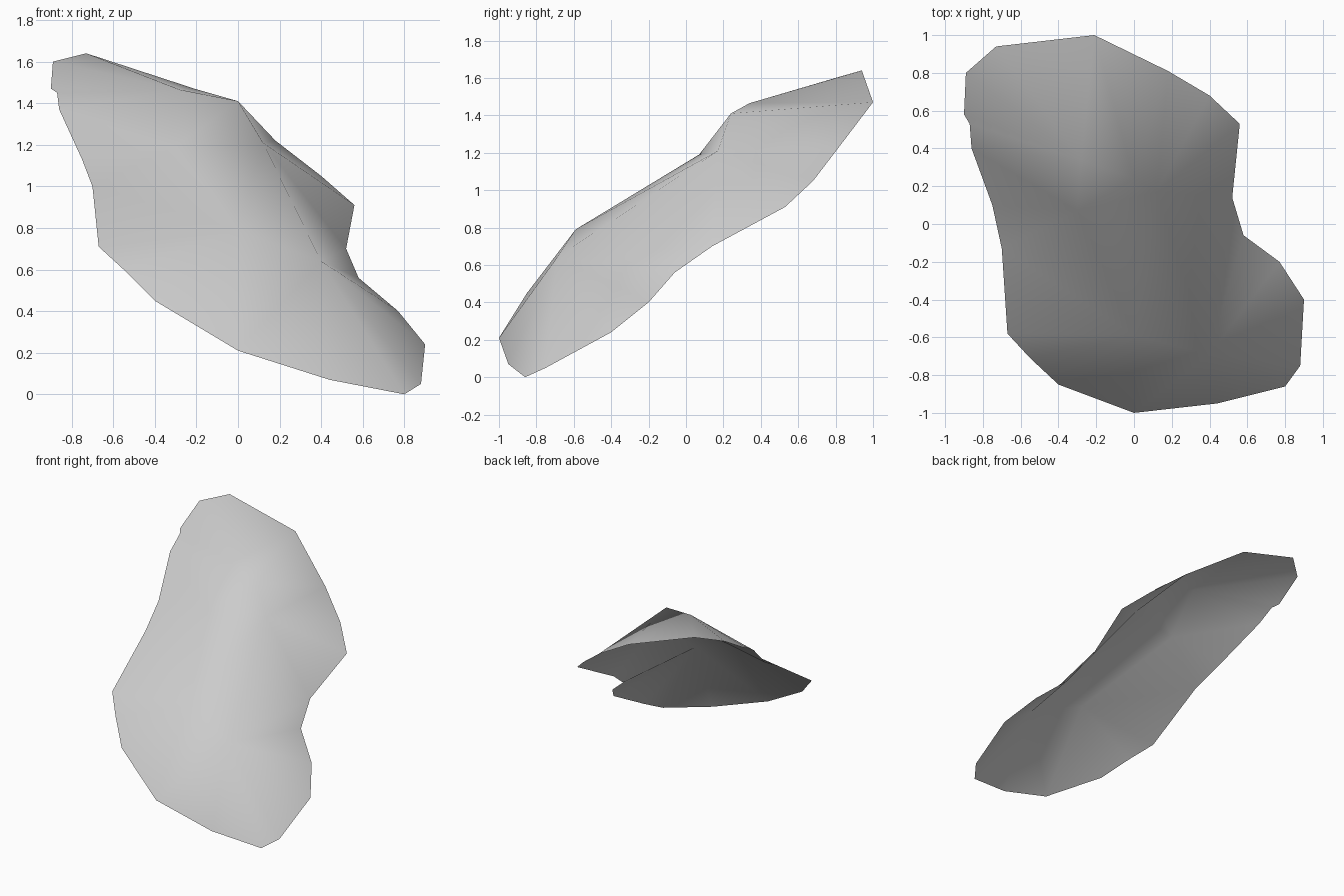
import bpy
import bmesh
from mathutils import Vector
from mathutils.geometry import delaunay_2d_cdt

if "Cube" in bpy.data.objects:
    bpy.data.objects.remove(bpy.data.objects["Cube"], do_unlink=True)

# Rim of the thin shell, in order
rim = [(-.89, .80, 1.60), (-.73, .94, 1.64), (-.21, 1.0, 1.47), (.18, .81, 1.22),
       (.40, .68, 1.05), (.56, .53, .91), (.52, .14, .70), (.58, -.06, .56),
       (.77, -.20, .40), (.90, -.40, .24), (.88, -.75, .05), (.80, -.86, 0),
       (.44, -.95, .07), (0, -1.0, .21), (-.40, -.85, .45), (-.55, -.71, .60),
       (-.67, -.58, .71), (-.70, -.13, 1.0), (-.75, .10, 1.13), (-.86, .40, 1.37),
       (-.87, .53, 1.45), (-.90, .58, 1.47)]

# Raised points inside the rim
inner = {"crown_left": (-.28, .34, 1.465), "crown_right": (0, .24, 1.41),
         "shoulder": (.12, .17, 1.21), "waist": (-.30, .07, 1.19),
         "brow": (0, -.59, .79), "knee": (.40, -.69, .64)}
names = list(inner)
points = [Vector(p) for p in rim + list(inner.values())]
n = len(rim)


def ix(key):
    return n + names.index(key) if isinstance(key, str) else key


# Folds that must stay as edges
folds = [(2, "crown_left"), ("crown_left", "crown_right"), ("crown_right", "shoulder"),
         ("shoulder", 5), ("shoulder", "knee"), ("knee", 8), ("knee", 11),
         ("crown_left", "waist"), ("waist", "brow"), ("brow", "knee"), ("waist", 18)]
edges = [(i, (i + 1) % n) for i in range(n)] + [(ix(a), ix(b)) for a, b in folds]

# Triangulate across the plane that the shell faces
facing = Vector((.52, -.74, .42)).normalized()
side = Vector((0, 0, 1)).cross(facing).normalized()
up = facing.cross(side)
flat = [Vector((p.dot(side), p.dot(up))) for p in points]
_, _, faces, origin, _, _ = delaunay_2d_cdt(flat, edges, [], 1, 1e-5)

bm = bmesh.new()
verts = [bm.verts.new(points[o[0]]) for o in origin]
for f in faces:
    bm.faces.new([verts[i] for i in f])
bm.normal_update()
for f in bm.faces:
    f.smooth = True
    if f.normal.dot(facing) < 0:
        f.normal_flip()
mesh = bpy.data.meshes.new("rock_shell")
bm.to_mesh(mesh)
bm.free()
shell = bpy.data.objects.new("rock_shell", mesh)
bpy.context.collection.objects.link(shell)

# Plain grey stone
grey = bpy.data.materials.new("light_grey")
grey.use_nodes = True
colour = (.6, .6, .6, 1)
grey.diffuse_color = colour
grey.node_tree.nodes["Principled BSDF"].inputs["Base Color"].default_value = colour
mesh.materials.append(grey)
